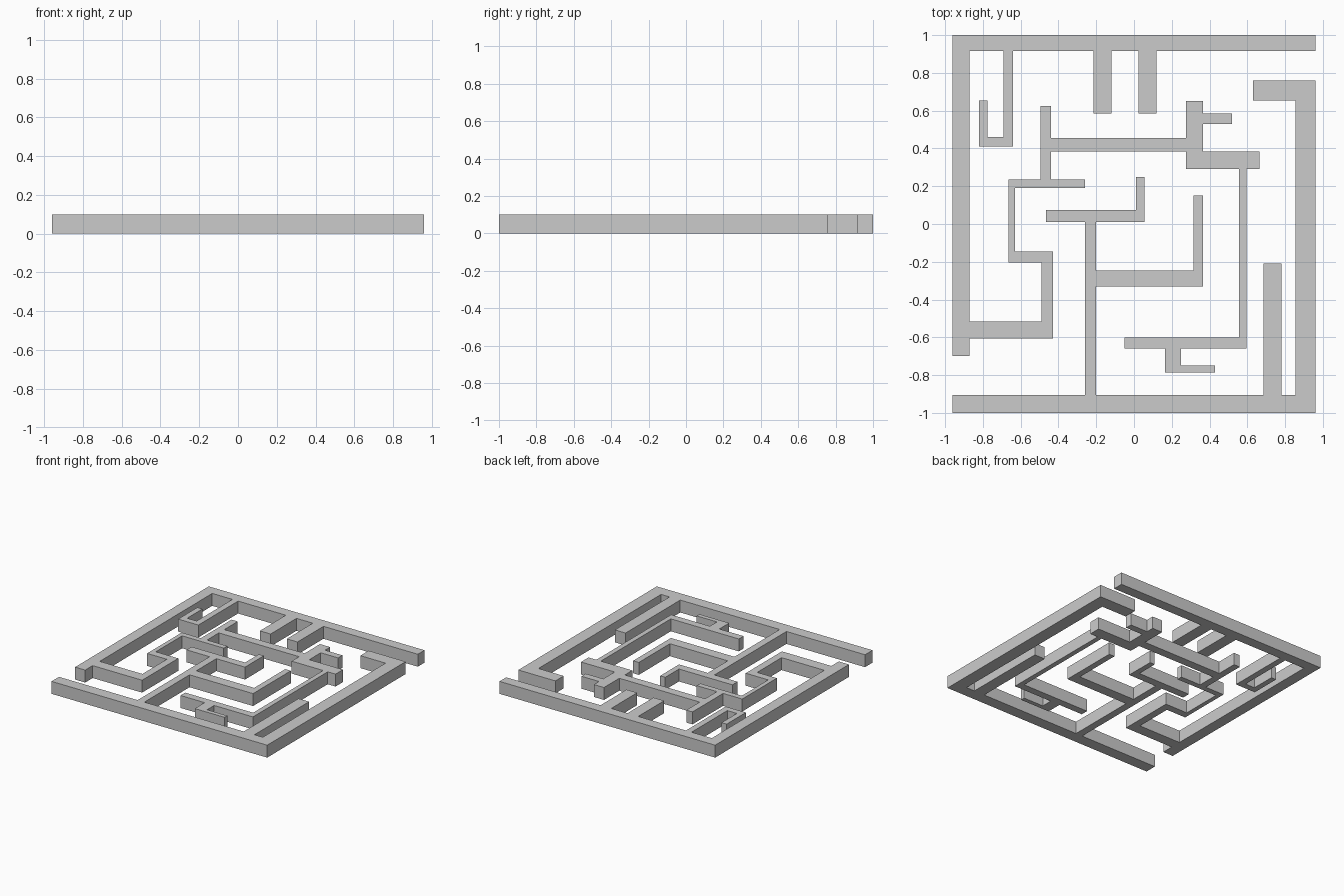
import bpy, bmesh

HEIGHT = 0.10


def walls(name, bars):
    """Merge touching plan rectangles (x0, x1, y0, y1) into one clean extruded wall."""
    xs = sorted({v for b in bars for v in b[:2]})
    ys = sorted({v for b in bars for v in b[2:]})
    bm = bmesh.new()
    grid = {}

    def vert(i, j):
        if (i, j) not in grid:
            grid[i, j] = bm.verts.new((xs[i], ys[j], 0))
        return grid[i, j]

    for i in range(len(xs) - 1):
        for j in range(len(ys) - 1):
            cx, cy = (xs[i] + xs[i + 1]) / 2, (ys[j] + ys[j + 1]) / 2
            if any(b[0] < cx < b[1] and b[2] < cy < b[3] for b in bars):
                bm.faces.new([vert(i, j), vert(i, j + 1), vert(i + 1, j + 1), vert(i + 1, j)])

    # raise the plan to wall height, then clean the flat areas
    top = bmesh.ops.extrude_face_region(bm, geom=bm.faces[:], use_keep_orig=True)
    bmesh.ops.translate(bm, vec=(0, 0, HEIGHT),
                        verts=[g for g in top["geom"] if isinstance(g, bmesh.types.BMVert)])
    bmesh.ops.recalc_face_normals(bm, faces=bm.faces[:])
    bmesh.ops.dissolve_limit(bm, angle_limit=0.01, verts=bm.verts[:], edges=bm.edges[:])
    bmesh.ops.recalc_face_normals(bm, faces=bm.faces[:])
    mesh = bpy.data.meshes.new(name)
    bm.to_mesh(mesh)
    bm.free()
    obj = bpy.data.objects.new(name, mesh)
    bpy.context.collection.objects.link(obj)


# back and left border with the winding path that grows from it
walls("back_left_maze_wall", [
    (-0.96, 0.96, 0.915, 1.0), (-0.96, -0.87, -0.70, 1.0),
    # hook and two stubs
    (-0.69, -0.64, 0.41, 0.915), (-0.82, -0.64, 0.41, 0.46), (-0.82, -0.775, 0.41, 0.655),
    (-0.215, -0.12, 0.585, 0.915), (0.025, 0.12, 0.585, 0.915),
    # winding path
    (-0.96, -0.43, -0.605, -0.515), (-0.49, -0.43, -0.605, -0.145),
    (-0.665, -0.43, -0.205, -0.145), (-0.665, -0.63, -0.205, 0.235),
    (-0.665, -0.26, 0.19, 0.235), (-0.495, -0.44, 0.19, 0.625),
    (-0.495, 0.365, 0.385, 0.455), (0.275, 0.365, 0.29, 0.65),
    (0.275, 0.52, 0.53, 0.585), (0.275, 0.665, 0.29, 0.385),
    (0.555, 0.595, -0.66, 0.29), (-0.05, 0.595, -0.66, -0.60),
    (0.165, 0.25, -0.785, -0.60), (0.165, 0.43, -0.785, -0.75),
])

# front and right border with the central branches
walls("front_right_maze_wall", [
    (-0.96, 0.96, -1.0, -0.905), (0.855, 0.96, -1.0, 0.76),
    (0.63, 0.96, 0.655, 0.76), (0.685, 0.78, -1.0, -0.21),
    (-0.26, -0.20, -1.0, 0.075), (-0.465, 0.055, 0.01, 0.075),
    (0.01, 0.055, 0.01, 0.25), (-0.26, 0.365, -0.33, -0.245),
    (0.315, 0.365, -0.33, 0.15),
])
